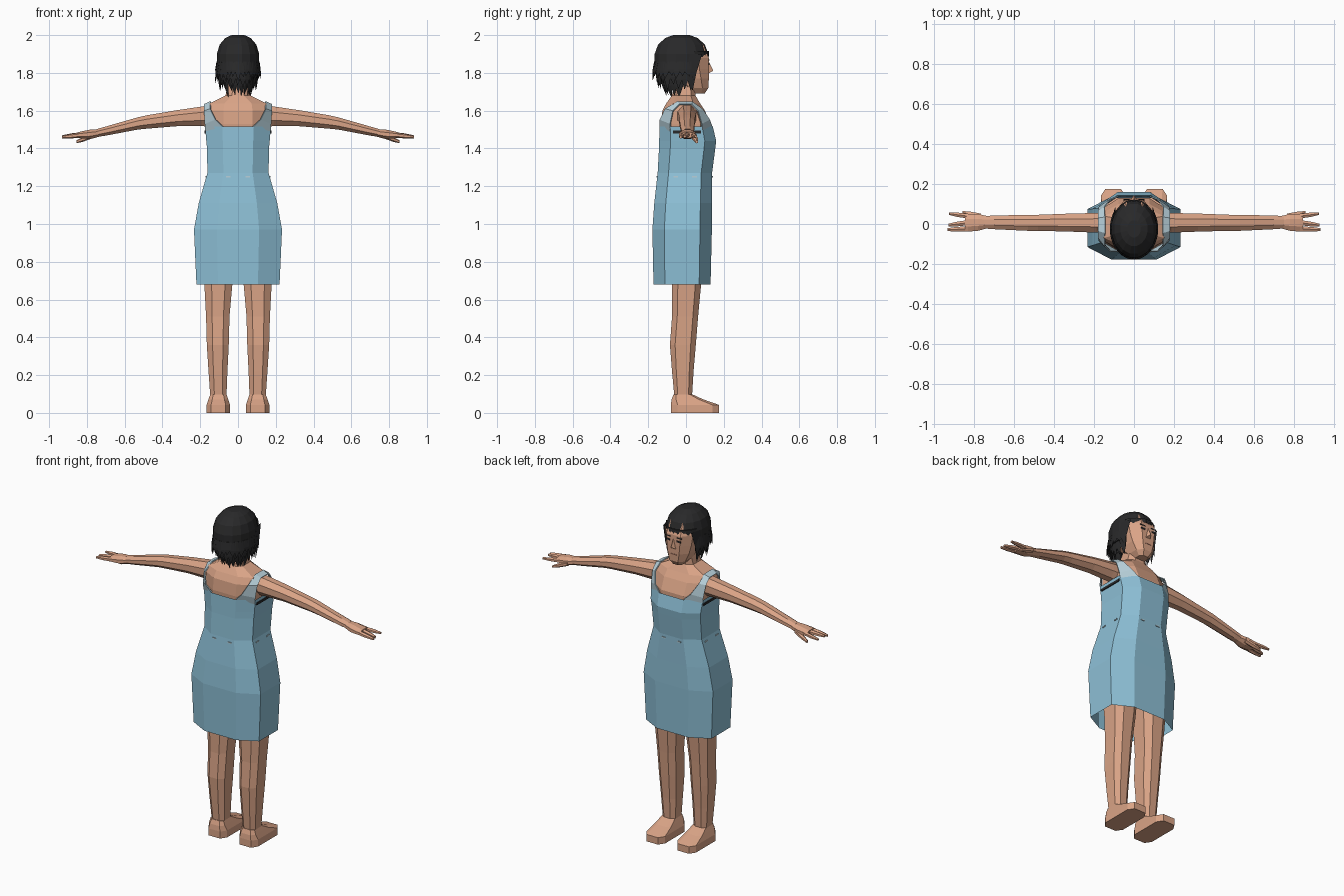
import bpy, bmesh, math, random
from mathutils import Vector

random.seed(4)


def material(name, rgb):
    m = bpy.data.materials.new(name)
    m.diffuse_color = (*rgb, 1)
    return m


SKIN = material("skin", (0.70, 0.37, 0.24))
BLUE = material("dress blue", (0.27, 0.53, 0.68))
PALE = material("pale blue", (0.48, 0.64, 0.71))
DARK = material("dark hair", (0.022, 0.022, 0.023))


def make(name, verts, faces, mat, mirror=False, thick=0):
    me = bpy.data.meshes.new(name)
    me.from_pydata([tuple(v) for v in verts], [], faces)
    bm = bmesh.new()
    bm.from_mesh(me)
    bmesh.ops.recalc_face_normals(bm, faces=bm.faces)
    bm.to_mesh(me)
    bm.free()
    me.materials.append(mat)
    ob = bpy.data.objects.new(name, me)
    bpy.context.collection.objects.link(ob)
    if thick:
        s = ob.modifiers.new("thickness", 'SOLIDIFY')
        s.thickness = thick
    if mirror:
        ob.modifiers.new("mirror", 'MIRROR')
    return ob


def loft(name, rings, mat, caps=(True, True), **kw):
    n = len(rings[0])
    verts = [p for r in rings for p in r]
    faces = [(k * n + i, k * n + (i + 1) % n, (k + 1) * n + (i + 1) % n, (k + 1) * n + i)
             for k in range(len(rings) - 1) for i in range(n)]
    if caps[0]:
        faces.append(tuple(range(n))[::-1])
    if caps[1]:
        faces.append(tuple(range(len(verts) - n, len(verts))))
    return make(name, verts, faces, mat, **kw)


# Chamfered octagonal section used by upright body parts
def octagon(z, cx, hx, yb, yf, flat=0.48, side=0.3):
    mid, d = (yb + yf) / 2, (yf - yb)
    pts = [(flat, yb), (1, mid - side * d), (1, mid + side * d), (flat, yf)]
    pts += [(-x, y) for x, y in reversed(pts)]
    return [Vector((cx + x * hx, y, z)) for x, y in pts]


# Section across x, used by arms and fingers
def arm_ring(x, y0, y1, z0, z1, n=8):
    s = 1 / math.cos(math.pi / n)
    out = []
    for i in range(n):
        a = math.tau * (i + 0.5) / n
        out.append(Vector((x, (y0 + y1) / 2 + math.cos(a) * s * (y1 - y0) / 2,
                           (z0 + z1) / 2 + math.sin(a) * s * (z1 - z0) / 2)))
    return out


# Dress, open at hem and neckline
loft("dress", [octagon(z, 0, hx, yb, yf) for z, hx, yb, yf in [
    (0.68, 0.220, -0.172, 0.130), (0.97, 0.233, -0.178, 0.137),
    (1.11, 0.208, -0.168, 0.137), (1.27, 0.162, -0.150, 0.138),
    (1.40, 0.164, -0.143, 0.155), (1.44, 0.168, -0.142, 0.160),
    (1.515, 0.174, -0.140, 0.142)]], BLUE, caps=(False, False))

# Torso and neck
loft("torso", [octagon(z, 0, hx, yb, yf) for z, hx, yb, yf in [
    (0.84, 0.14, -0.10, 0.08), (0.98, 0.20, -0.14, 0.10), (1.27, 0.14, -0.12, 0.11),
    (1.44, 0.15, -0.125, 0.13), (1.53, 0.158, -0.132, 0.13), (1.60, 0.160, -0.125, 0.10),
    (1.638, 0.150, -0.105, 0.075), (1.68, 0.066, -0.075, 0.050),
    (1.76, 0.050, -0.055, 0.055)]], SKIN)

# Shoulder straps
strap = [((0.082, -0.139, 1.515), (0.173, -0.085, 1.49)),
         ((0.120, -0.139, 1.552), (0.176, -0.085, 1.53)),
         ((0.148, -0.112, 1.61), (0.180, -0.070, 1.60)),
         ((0.146, -0.045, 1.650), (0.180, -0.035, 1.635)),
         ((0.146, 0.035, 1.648), (0.180, 0.030, 1.635)),
         ((0.148, 0.088, 1.61), (0.180, 0.065, 1.60)),
         ((0.120, 0.127, 1.552), (0.176, 0.085, 1.53)),
         ((0.082, 0.140, 1.515), (0.173, 0.088, 1.49))]
make("shoulder_strap", [p for pair in strap for p in pair],
     [(2 * i, 2 * i + 1, 2 * i + 3, 2 * i + 2) for i in range(len(strap) - 1)],
     PALE, mirror=True, thick=0.006)


def plate(name, c, size, mat, mirror=True):
    s = [Vector(((i & 1) - 0.5, (i >> 1 & 1) - 0.5, (i >> 2) - 0.5)) for i in range(8)]
    return make(name, [Vector(c) + Vector((v.x * size[0], v.y * size[1], v.z * size[2])) for v in s],
                [(0, 1, 3, 2), (4, 6, 7, 5), (0, 4, 5, 1), (2, 3, 7, 6), (0, 2, 6, 4), (1, 5, 7, 3)],
                mat, mirror)


# Underarm shadow gap and small waist stitches
plate("underarm_gap", (0.174, 0.005, 1.487), (0.006, 0.15, 0.014), DARK)
for y in (-0.153, 0.139):
    plate("waist_stitch", (0.052, y, 1.25), (0.024, 0.006, 0.007), PALE)
for y in (-0.055, 0.045):
    plate("side_stitch", (0.168, y, 1.25), (0.008, 0.024, 0.007), PALE)

# Legs and feet
loft("leg", [octagon(z, cx, hx, yb, yf) for z, cx, hx, yb, yf in [
    (0.09, 0.104, 0.043, -0.062, 0.032), (0.22, 0.106, 0.050, -0.074, 0.040),
    (0.36, 0.107, 0.058, -0.085, 0.052), (0.51, 0.107, 0.062, -0.074, 0.064),
    (0.68, 0.104, 0.074, -0.074, 0.080), (0.92, 0.100, 0.092, -0.100, 0.090)]],
    SKIN, mirror=True)
loft("foot", [octagon(z, 0.104, hx, yb, yf, 0.62, 0.36) for z, hx, yb, yf in [
    (0.0, 0.062, -0.080, 0.176), (0.042, 0.062, -0.080, 0.176),
    (0.072, 0.052, -0.076, 0.090), (0.098, 0.043, -0.066, 0.034)]], SKIN, mirror=True)

# Arms, palms and fingers
loft("arm", [arm_ring(*r) for r in [
    (0.13, -0.045, 0.055, 1.515, 1.632), (0.19, -0.043, 0.055, 1.518, 1.622),
    (0.32, -0.038, 0.052, 1.518, 1.603), (0.48, -0.034, 0.046, 1.505, 1.576),
    (0.53, -0.034, 0.046, 1.500, 1.565), (0.70, -0.026, 0.042, 1.468, 1.516),
    (0.75, -0.022, 0.040, 1.460, 1.502)]], SKIN, mirror=True)
loft("palm", [arm_ring(*r) for r in [
    (0.735, -0.022, 0.040, 1.462, 1.502), (0.78, -0.034, 0.050, 1.450, 1.500),
    (0.83, -0.038, 0.050, 1.453, 1.490), (0.845, -0.036, 0.048, 1.456, 1.486)]],
    SKIN, mirror=True)


def finger(name, a, b, r):
    rings = []
    for t, k in ((0, 1), (0.6, 0.9), (1, 0.55)):
        c = Vector(a).lerp(Vector(b), t)
        rings.append(arm_ring(c.x, c.y - r * k, c.y + r * k, c.z - r * k * .9, c.z + r * k * .9, 6))
    loft(name, rings, SKIN, mirror=True)


finger("index_finger", (0.82, 0.038, 1.472), (0.925, 0.052, 1.464), 0.012)
finger("middle_finger", (0.82, 0.008, 1.474), (0.928, -0.006, 1.463), 0.013)
finger("outer_finger", (0.82, -0.024, 1.472), (0.932, -0.028, 1.460), 0.013)
finger("thumb", (0.765, 0.038, 1.470), (0.856, 0.057, 1.435), 0.014)

# Head with jaw, nose, eyes and brows
loft("head", [octagon(z, 0, hx, yb, yf, 0.5, 0.27) for z, hx, yb, yf in [
    (1.692, 0.032, 0.020, 0.100), (1.72, 0.056, -0.015, 0.118),
    (1.77, 0.076, -0.06, 0.121), (1.82, 0.086, -0.10, 0.122),
    (1.88, 0.093, -0.12, 0.121), (1.95, 0.080, -0.10, 0.090)]], SKIN)
make("nose", [(0, 0.121, 1.86), (-0.018, 0.120, 1.797), (0.018, 0.120, 1.797),
              (0, 0.145, 1.812)], [(0, 1, 3), (0, 3, 2), (1, 2, 3), (0, 2, 1)], SKIN)
plate("mouth", (0, 0.1205, 1.762), (0.040, 0.004, 0.005),
      material("lip brown", (0.45, 0.20, 0.14)), False)
plate("eye", (0.036, 0.121, 1.847), (0.026, 0.006, 0.010), DARK)
plate("brow", (0.038, 0.121, 1.868), (0.034, 0.005, 0.005), DARK)


# Hair cap: faceted dome, cut high over the face
HY, N = -0.024, 16


def hair_point(a, z, k=1.0):
    return Vector((math.sin(a) * 0.114 * k, HY - math.cos(a) * 0.145 * k, z))


def faceness(a):
    # 0 at the back and sides, 1 straight ahead
    return min(1, max(0, (-math.cos(a) - 0.35) / 0.35))


rings = []
for z, k in ((2.0, 0.30), (1.985, 0.60), (1.95, 0.87), (1.90, 1.0)):
    rings.append([hair_point(math.tau * (i + 0.5) / N, z, k) for i in range(N)])
rings.append([hair_point(math.tau * (i + 0.5) / N,
                         1.80 + 0.095 * faceness(math.tau * (i + 0.5) / N), 1.0) for i in range(N)])
rings.reverse()
loft("hair_cap", rings, DARK, caps=(False, True), thick=0.008)


# Hair locks: tapered wedges in three layers
def locks(name, count, z_top, k_top, z_tip, k_tip, width, limit):
    verts, faces = [], []
    for i in range(count):
        a = -limit + 2 * limit * i / (count - 1)
        zt = z_tip + random.uniform(-0.022, 0.022)
        zm = z_top * 0.45 + zt * 0.55
        km = (k_top + k_tip) / 2 + 0.03
        b = len(verts)
        for da, z, k in ((-width, z_top, k_top), (width, z_top, k_top), (0, z_top, k_top - .12),
                         (-width * .85, zm, km), (width * .85, zm, km), (0, zm, km - .12)):
            verts.append(hair_point(a + da, z, k))
        verts.append(hair_point(a + random.uniform(-.06, .06), zt, k_tip))
        faces += [tuple(b + j for j in f) for f in (
            (0, 1, 4, 3), (1, 2, 5, 4), (2, 0, 3, 5), (3, 4, 6), (4, 5, 6), (5, 3, 6), (0, 2, 1))]
    make(name, verts, faces, DARK)


locks("outer_hair_locks", 21, 1.86, 1.0, 1.765, 1.06, 0.15, 2.0)
locks("middle_hair_locks", 17, 1.83, 0.93, 1.725, 0.86, 0.16, 1.95)
locks("inner_hair_locks", 11, 1.80, 0.80, 1.685, 0.56, 0.22, 1.45)

# Fringe along the hairline and temple locks beside the face
verts, faces = [], []
for i in range(9):
    a = math.pi + (i - 4) * 0.24
    b = len(verts)
    verts += [hair_point(a - .14, 1.915, 1.01), hair_point(a + .14, 1.915, 1.01),
              hair_point(a, 1.915, 0.9), hair_point(a, 1.865 + 0.02 * (4 - abs(i - 4)) / 4, 1.0)]
    faces += [(b, b + 1, b + 3), (b + 1, b + 2, b + 3), (b + 2, b, b + 3), (b, b + 2, b + 1)]
make("fringe", verts, faces, DARK)
make("temple_lock", [(0.094, 0.085, 1.90), (0.108, 0.02, 1.90), (0.085, 0.03, 1.88),
                     (0.103, 0.055, 1.80), (0.112, 0.0, 1.80), (0.095, 0.035, 1.705)],
     [(0, 1, 4, 3), (1, 2, 4), (2, 0, 3), (3, 4, 5), (2, 3, 5), (4, 2, 5), (0, 2, 1)],
     DARK, mirror=True)
